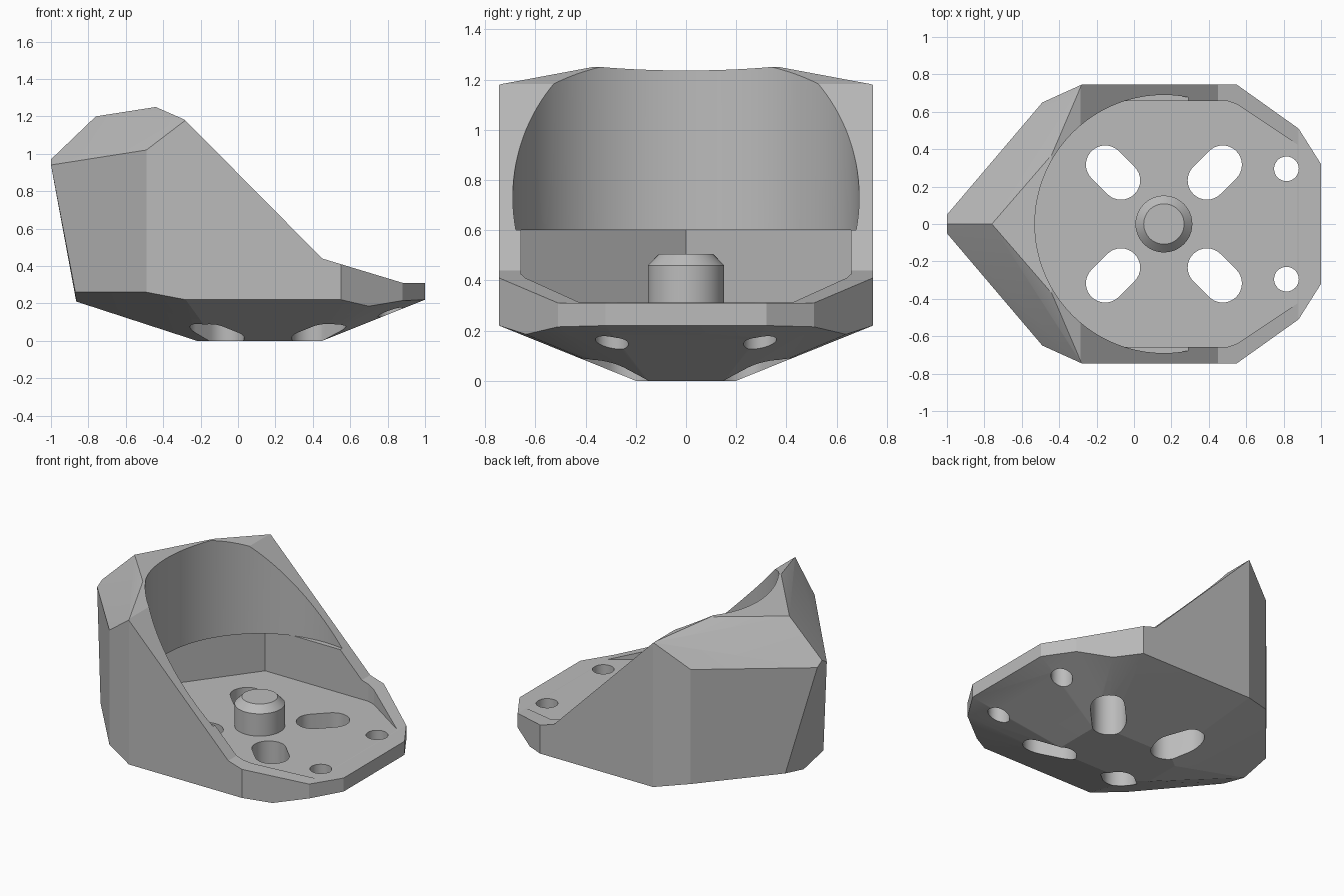
import bpy, bmesh, math
from mathutils import Matrix

cube = bpy.data.objects.get("Cube")
if cube:
    bpy.data.objects.remove(cube, do_unlink=True)

grey = bpy.data.materials.new("plain grey")
grey.use_nodes = True
grey.diffuse_color = (0.5, 0.5, 0.5, 1)
grey.node_tree.nodes["Principled BSDF"].inputs["Base Color"].default_value = (0.5, 0.5, 0.5, 1)


def make(name, bm):
    bmesh.ops.recalc_face_normals(bm, faces=bm.faces)
    mesh = bpy.data.meshes.new(name)
    bm.to_mesh(mesh)
    bm.free()
    mesh.materials.append(grey)
    ob = bpy.data.objects.new(name, mesh)
    bpy.context.collection.objects.link(ob)
    return ob


def prism(name, points, offset):
    """Extrude a planar outline by an offset vector."""
    bm = bmesh.new()
    face = bm.faces.new([bm.verts.new(p) for p in points])
    out = bmesh.ops.extrude_face_region(bm, geom=[face])
    moved = [v for v in out["geom"] if isinstance(v, bmesh.types.BMVert)]
    bmesh.ops.translate(bm, verts=moved, vec=offset)
    return make(name, bm)


def cone(name, x, y, r1, r2, z1, z2, sides):
    bm = bmesh.new()
    bmesh.ops.create_cone(bm, cap_ends=True, segments=sides, radius1=r1, radius2=r2,
                          depth=z2 - z1, matrix=Matrix.Translation((x, y, (z1 + z2) / 2)))
    return make(name, bm)


def carve(target, cutter):
    """Subtract the cutter, then discard it."""
    mod = target.modifiers.new("cut", 'BOOLEAN')
    mod.operation = 'DIFFERENCE'
    mod.solver = 'EXACT'
    mod.object = cutter
    bpy.context.view_layer.update()
    graph = bpy.context.evaluated_depsgraph_get()
    mesh = bpy.data.meshes.new_from_object(target.evaluated_get(graph))
    target.modifiers.clear()
    target.data = mesh
    bpy.data.objects.remove(cutter, do_unlink=True)


def mirrored(half):
    """Close a half outline lying at y >= 0 by mirroring it."""
    return half + [(x, -y, z) for x, y, z in reversed(half) if y > 0]


# Faceted outer shell: hull of the underside, rim and roof corners
shell = mirrored([
    (-0.22, 0.12, 0), (-0.12, 0.2, 0), (0.36, 0.2, 0), (0.45, 0.15, 0),
    (-0.865, 0, 0.21), (-0.87, 0.2, 0.26), (-0.49, 0.65, 0.26), (-0.28, 0.745, 0.22),
    (0.55, 0.745, 0.22), (0.7, 0.638, 0.185), (0.88, 0.51, 0.215), (1, 0.32, 0.22),
    (0.55, 0.745, 0.6), (0.88, 0.51, 0.5), (1, 0.32, 0.45),
    (-1, 0.05, 0.94), (-1, 0, 0.97), (-0.76, 0, 1.2), (-0.44, 0.37, 1.25),
    (-0.28, 0.745, 1.18), (-0.49, 0.65, 1.02)])
bm = bmesh.new()
for p in shell:
    bm.verts.new(p)
hull = bmesh.ops.convex_hull(bm, input=bm.verts)
unused = {v for v in hull["geom_interior"] + hull["geom_unused"]
          if isinstance(v, bmesh.types.BMVert)}
bmesh.ops.delete(bm, geom=list(unused), context='VERTS')
bmesh.ops.dissolve_limit(bm, angle_limit=math.radians(0.5), verts=bm.verts, edges=bm.edges)
body = make("housing_body", bm)

# Sloped opening and low front lip
side = [(-0.58, 1.481), (-0.28, 1.177), (0.45, 0.44), (0.88, 0.31), (1.3, 0.31), (1.3, 1.6)]
carve(body, prism("slope_cutter", [(x, -1, z) for x, z in side], (0, 2, 0)))

# Round bore in the upper wall, angular pocket beneath it
carve(body, cone("bore_cutter", 0.16, 0, 0.69, 0.69, 0.6, 1.6, 128))
pocket = mirrored([(-0.75, 0, 0.312), (-0.26, 0.657, 0.312), (0.5, 0.657, 0.312),
                   (0.55, 0.64, 0.312), (0.88, 0.42, 0.312)])
carve(body, prism("pocket_cutter", pocket, (0, 0, 0.2885)))

# Four radial slots and two screw holes through the floor
for sx in (-1, 1):
    for sy in (-1, 1):
        heading = math.atan2(sy, sx)
        outline = []
        for i in range(34):
            end = 1 if i < 17 else -1
            a = heading + math.pi * ((i % 17) / 16 - 0.5 + (end < 0))
            outline.append((0.16 + sx * (0.272 + end * 0.042) + 0.103 * math.cos(a),
                            sy * (0.275 + end * 0.042) + 0.103 * math.sin(a), -0.1))
        carve(body, prism("slot_cutter", outline, (0, 0, 0.5)))
for sy in (-1, 1):
    carve(body, cone("hole_cutter", 0.815, sy * 0.295, 0.066, 0.066, -0.1, 0.5, 32))

# Central post with a chamfered tip
post = cone("center_post", 0.16, 0, 0.152, 0.152, 0.29, 0.46, 48)
tip = cone("post_tip", 0.16, 0, 0.152, 0.108, 0.46, 0.505, 48)

for ob in (body, post, tip):
    bpy.ops.object.select_all(action='DESELECT')
    ob.select_set(True)
    bpy.context.view_layer.objects.active = ob
    bpy.ops.object.shade_smooth_by_angle(angle=math.radians(12))
